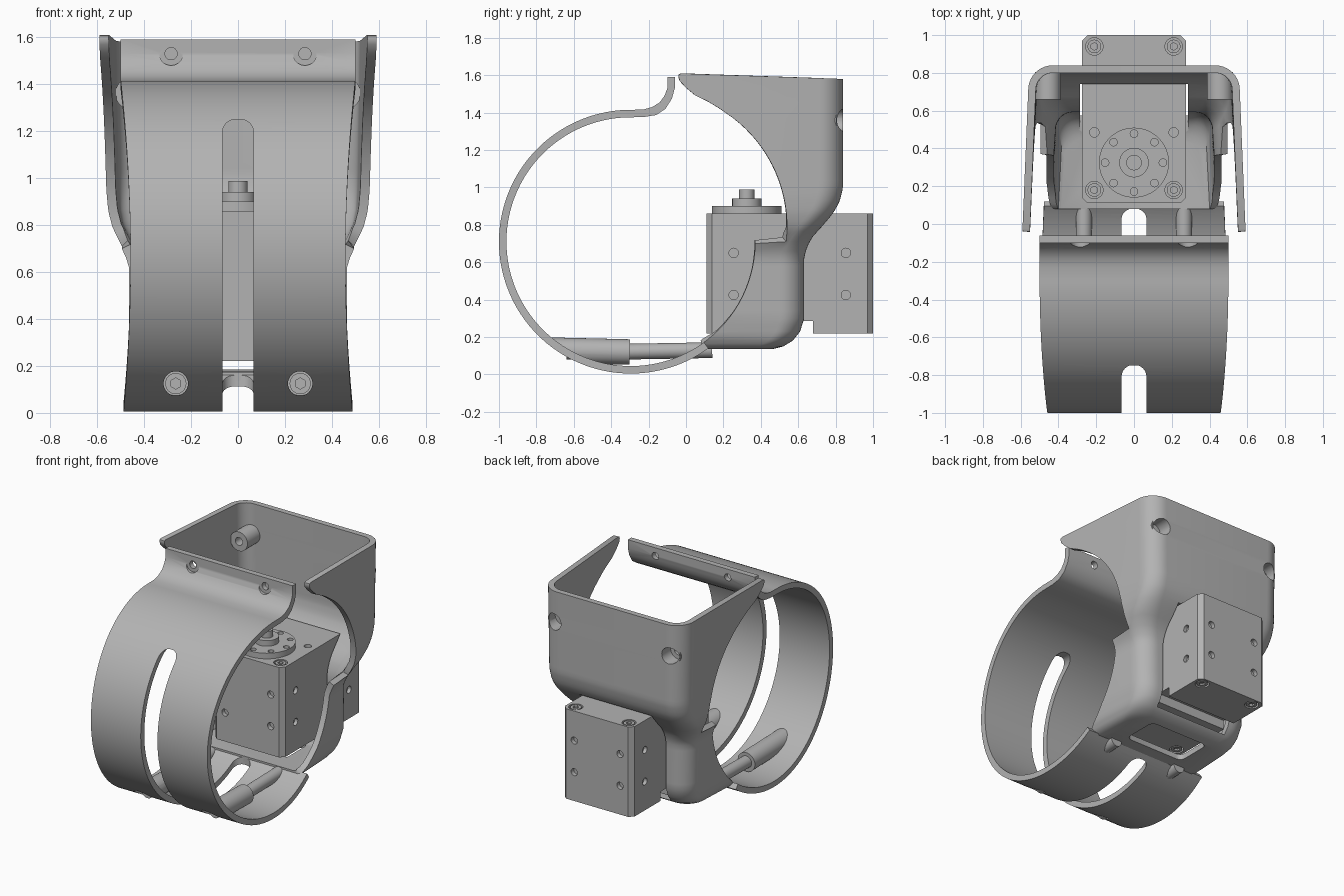
import bpy, bmesh, math
from mathutils import Matrix, Vector

if "Cube" in bpy.data.objects:
    bpy.data.objects.remove(bpy.data.objects["Cube"], do_unlink=True)

grey = bpy.data.materials.new("plain grey")
grey.use_nodes = True
grey.diffuse_color = (0.45, 0.45, 0.45, 1)
grey.node_tree.nodes["Principled BSDF"].inputs["Base Color"].default_value = grey.diffuse_color


def finish(name, bm):
    bmesh.ops.recalc_face_normals(bm, faces=bm.faces)
    mesh = bpy.data.meshes.new(name)
    bm.to_mesh(mesh)
    bm.free()
    mesh.materials.append(grey)
    ob = bpy.data.objects.new(name, mesh)
    bpy.context.collection.objects.link(ob)
    return ob


def activate(ob):
    bpy.ops.object.select_all(action='DESELECT')
    ob.select_set(True)
    bpy.context.view_layer.objects.active = ob


def apply(ob, kind, **settings):
    mod = ob.modifiers.new(kind.lower(), kind)
    for key, value in settings.items():
        setattr(mod, key, value)
    activate(ob)
    bpy.ops.object.modifier_apply(modifier=mod.name)


def boolean(ob, cutters, operation='DIFFERENCE'):
    for c in cutters:
        c.hide_render = True
        apply(ob, 'BOOLEAN', object=c, operation=operation, solver='EXACT')
        bpy.data.objects.remove(c, do_unlink=True)


def rod(name, start, end, r, sides=32):
    a, b = Vector(start), Vector(end)
    turn = (b - a).to_track_quat('Z', 'Y').to_matrix().to_4x4()
    bm = bmesh.new()
    bmesh.ops.create_cone(bm, cap_ends=True, segments=sides, radius1=r, radius2=r,
                          depth=(b - a).length, matrix=Matrix.Translation((a + b) / 2) @ turn)
    return finish(name, bm)


def box(name, low, high, bevel=0, upright_only=False, segments=1):
    a, b = Vector(low), Vector(high)
    bm = bmesh.new()
    bmesh.ops.create_cube(bm, size=1, matrix=Matrix.Translation((a + b) / 2) @ Matrix.Diagonal((*(b - a), 1)))
    if bevel:
        edges = [e for e in bm.edges if not upright_only
                 or abs(e.verts[0].co.z - e.verts[1].co.z) > 0.01]
        bmesh.ops.bevel(bm, geom=edges, offset=bevel, segments=segments, profile=0.5, affect='EDGES')
    return finish(name, bm)


def ramp(z, table):
    for (z0, v0), (z1, v1) in zip(table, table[1:]):
        if z <= z1:
            t = max(0, (z - z0) / (z1 - z0))
            return v0 + (v1 - v0) * t
    return table[-1][1]


# Round strap with an upturned lip
CY, CZ, OUTER, INNER = -0.295, 0.71, 0.705, 0.665
outer = [(-0.10, 1.59), (-0.10, 1.53), (-0.115, 1.49), (-0.14, 1.455), (-0.18, 1.43), (-0.23, 1.416)]
inner = [(-0.06, 1.59), (-0.06, 1.53), (-0.075, 1.475), (-0.11, 1.42), (-0.16, 1.387), (-0.23, 1.376)]
for i in range(101):
    a = math.radians(90 + 216 * i / 100)
    outer.append((CY + OUTER * math.cos(a), CZ + OUTER * math.sin(a)))
    inner.append((CY + INNER * math.cos(a), CZ + INNER * math.sin(a)))
bm = bmesh.new()
rings = []
for o, n in zip(outer, inner):
    w = min(0.5, 0.458 + 0.04 * ((o[1] - 0.65) / 0.75) ** 2)
    rings.append([bm.verts.new((s * w, *p)) for s, p in ((-1, o), (1, o), (1, n), (-1, n))])
for p, q in zip(rings, rings[1:]):
    for k in range(4):
        bm.faces.new((p[k], p[(k + 1) % 4], q[(k + 1) % 4], q[k]))
bm.faces.new(rings[0])
bm.faces.new(rings[-1])
strap = finish("strap", bm)
cuts = [box("slot_cutter", (-0.066, -1.3, -0.3), (0.066, 0.08, 1.25), 0.055, segments=6)]
for s in (-1, 1):
    cuts.append(rod("lip_hole_cutter", (s * 0.285, -0.3, 1.53), (s * 0.285, 0.1, 1.53), 0.026))
    cuts.append(rod("lip_recess_cutter", (s * 0.285, -0.3, 1.53), (s * 0.285, -0.1, 1.53), 0.05))
    cuts.append(rod("screw_hole_cutter", (s * 0.265, -0.9, 0.125), (s * 0.265, -0.58, 0.125), 0.052))
boolean(strap, cuts)

# Screw sleeves, rods and sunk screws along the strap floor
for s, side in ((1, "left"), (-1, "right")):
    x = s * 0.265
    sleeve = rod("sleeve_" + side, (x, -0.8, 0.132), (x, -0.3, 0.12), 0.068)
    boolean(sleeve, [rod("round_limit", (-1, CY, CZ), (1, CY, CZ), OUTER - 0.004, 128)], 'INTERSECT')
    boolean(sleeve, [rod("screw_hole_cutter", (x, -0.9, 0.125), (x, -0.58, 0.125), 0.052)])
    screw = rod("sleeve_screw_" + side, (x, -0.64, 0.125), (x, -0.56, 0.125), 0.045)
    boolean(screw, [rod("socket_cutter", (x, -0.7, 0.125), (x, -0.61, 0.125), 0.024, 6)])
    rod("floor_rod_" + side, (x, -0.32, 0.122), (x, 0.14, 0.13), 0.042)

# Rear shell, lofted from open U sections
WIDTH = [(0.135, 0.38), (0.15, 0.41), (0.19, 0.435), (0.3, 0.45), (0.62, 0.455), (0.67, 0.47),
         (0.72, 0.495), (0.79, 0.528), (0.86, 0.544), (0.95, 0.55), (1.58, 0.56)]
BACK = [(0.135, 0.46), (0.15, 0.52), (0.18, 0.57), (0.23, 0.61), (0.3, 0.632), (0.62, 0.632), (0.68, 0.645),
        (0.74, 0.68), (0.8, 0.735), (0.86, 0.785), (0.92, 0.82), (1.0, 0.84), (1.58, 0.84)]
NOSE = [(1.48, 0.05), (1.515, 0), (1.545, -0.033), (1.565, -0.04), (1.575, -0.038), (1.58, -0.025)]


def front_edge(z):
    if z < 0.705:
        return max(0.08, CY + math.sqrt(INNER ** 2 - (z - CZ) ** 2))
    if z < 1.48:
        return -0.19 + math.sqrt(0.73 ** 2 - (z - 0.79) ** 2)
    return ramp(z, NOSE)


levels = [0.135, 0.142, 0.15, 0.165, 0.18, 0.205, 0.23, 0.265, 0.3]
levels += [0.3 + 0.04 * i for i in range(1, 11)] + [0.71]
levels += [0.71 + 0.0275 * i for i in range(1, 29)] + [z for z, _ in NOSE[1:]]
bm = bmesh.new()
rows = []
for z in levels:
    w, b, f, r = ramp(z, WIDTH), ramp(z, BACK), front_edge(z), 0.13
    half = [(w + 0.035 * max(0, b - f), f)]
    for i in range(11):
        a = math.pi / 2 * i / 10
        half.append((w - r + r * math.cos(a), b - r + r * math.sin(a)))
    section = half + [(-x, y) for x, y in reversed(half)]
    lift = max(0, (z - 1.4) / 0.18) * 0.03
    rows.append([bm.verts.new((x, y, z + lift * (0.84 - y) / 0.88)) for x, y in section])
for p, q in zip(rows, rows[1:]):
    for k in range(len(p) - 1):
        bm.faces.new((p[k], p[k + 1], q[k + 1], q[k]))
bm.faces.new(rows[0])
shell = finish("rear_shell", bm)
back_face = max(shell.data.polygons, key=lambda p: p.center.y)
apply(shell, 'SOLIDIFY', thickness=0.04, offset=-1 if back_face.normal.y > 0 else 1)

# Shell bosses, motor opening and floor opening
cuts = [box("motor_opening_cutter", (-0.285, 0.45, 0.185), (0.285, 1.1, 0.87)),
        box("floor_opening_cutter", (-0.23, 0.2, 0), (0.23, 0.46, 0.3), 0.04, True, 4)]
for s, side in ((1, "left"), (-1, "right")):
    def bore():
        return [rod("recess_cutter", (s * 0.455, 0.74, 1.36), (s * 0.455, 1, 1.36), 0.058),
                rod("bore_cutter", (s * 0.455, 0.4, 1.36), (s * 0.455, 1, 1.36), 0.028)]
    cuts += bore()
    boss = rod("shell_boss_" + side, (s * 0.455, 0.66, 1.36), (s * 0.455, 0.805, 1.36), 0.068)
    boolean(boss, bore())
boolean(shell, cuts)

# Motor block with screw holes
motor = box("motor_block", (-0.275, 0.11, 0.22), (0.275, 1.0, 0.86), 0.03, True)
cuts = [box("notch_cutter", (-0.5, 0.58, 0.1), (0.5, 0.68, 0.285))]
for s in (-1, 1):
    cuts.append(rod("top_hole_cutter", (s * 0.21, 0.485, 0.83), (s * 0.21, 0.485, 0.9), 0.025, 20))
    for z in (0.425, 0.65):
        for y in (0.255, 0.855):
            cuts.append(rod("side_hole_cutter", (s * 0.25, y, z), (s * 0.4, y, z), 0.025, 20))
        for y0, y1 in ((0, 0.14), (0.97, 1.1)):
            cuts.append(rod("end_hole_cutter", (s * 0.18, y0, z), (s * 0.18, y1, z), 0.025, 20))
    for y in (0.18, 0.94):
        for low, high in ((0.83, 0.9), (0.18, 0.25)):
            cuts.append(rod("corner_hole_cutter", (s * 0.21, y, low), (s * 0.21, y, high), 0.046, 24))
boolean(motor, cuts)
for s in (-1, 1):
    for y in (0.18, 0.94):
        for low, high, cut in ((0.82, 0.858, 0.845), (0.26, 0.222, 0.235)):
            bolt = rod("corner_bolt", (s * 0.21, y, low), (s * 0.21, y, high), 0.036, 24)
            boolean(bolt, [rod("socket_cutter", (s * 0.21, y, cut), (s * 0.21, y, 2 * high - cut), 0.02, 6)])

# Output horn on top of the motor
horn = rod("output_horn", (0, 0.325, 0.85), (0, 0.325, 0.9), 0.185, 64)
cuts = []
for i in range(8):
    x, y = 0.153 * math.cos(i * math.pi / 4), 0.325 + 0.153 * math.sin(i * math.pi / 4)
    cuts.append(rod("horn_hole_cutter", (x, y, 0.875), (x, y, 1), 0.02, 16))
boolean(horn, cuts)
rod("horn_collar", (0, 0.325, 0.89), (0, 0.325, 0.94), 0.078, 48)
rod("horn_screw", (0, 0.325, 0.93), (0, 0.325, 0.988), 0.041)

# Smooth curves, sharp edges kept
for ob in list(bpy.context.scene.objects):
    if ob.type == 'MESH':
        activate(ob)
        bpy.ops.object.shade_smooth_by_angle(angle=math.radians(32))
